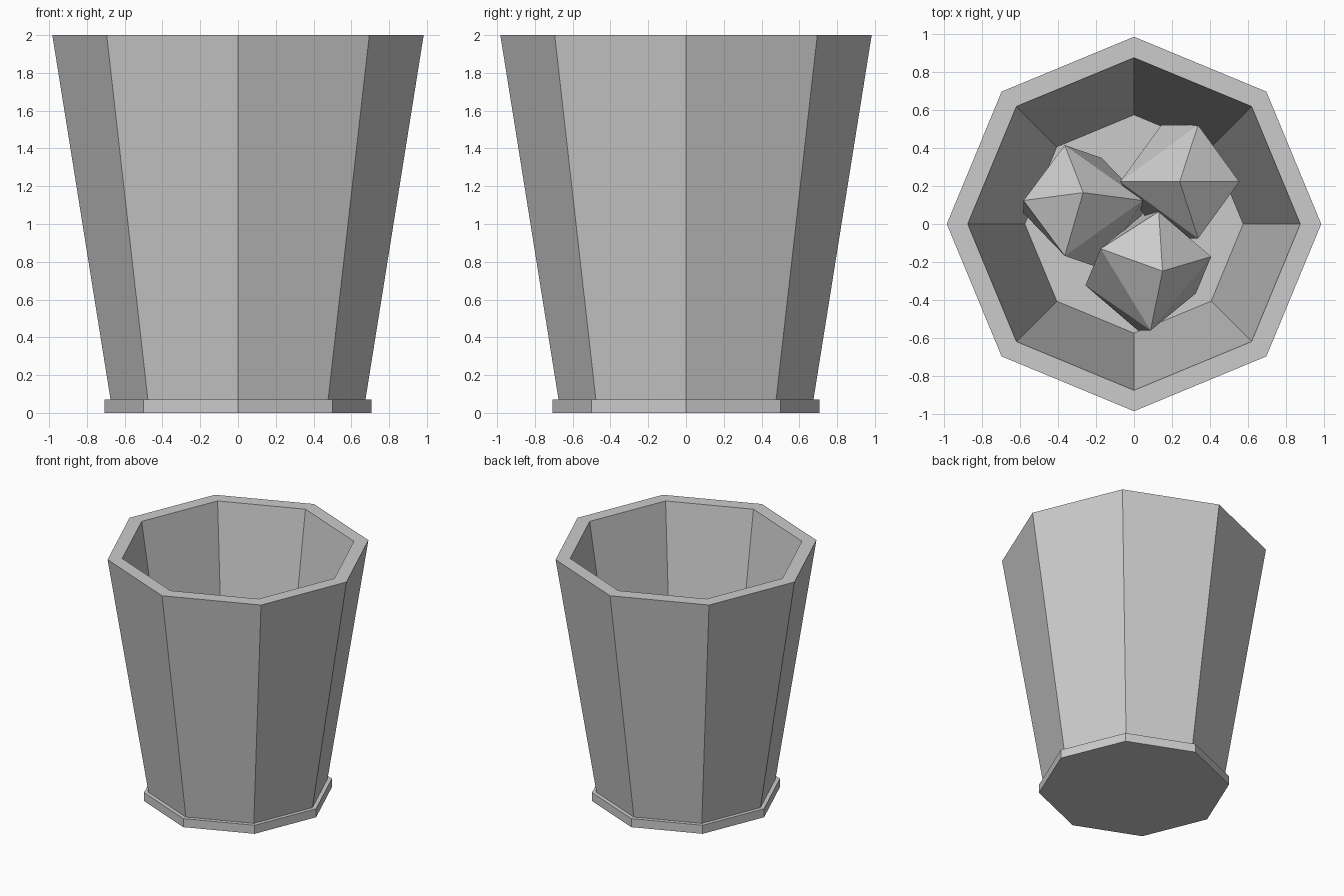
import bpy, bmesh
from math import cos, sin, radians
from mathutils import Vector, Matrix

if "Cube" in bpy.data.objects:
    bpy.data.objects.remove(bpy.data.objects["Cube"])

SIDES = 8


def add_object(name, bm):
    bmesh.ops.recalc_face_normals(bm, faces=bm.faces)
    mesh = bpy.data.meshes.new(name)
    bm.to_mesh(mesh)
    bm.free()
    ob = bpy.data.objects.new(name, mesh)
    bpy.context.collection.objects.link(ob)
    return ob


def octagon_lathe(name, profile):
    """Stack octagonal rings from (radius, z) points and cap both ends."""
    bm = bmesh.new()
    rings = []
    for r, z in profile:
        rings.append([bm.verts.new((r * cos(radians(45 * i)), r * sin(radians(45 * i)), z))
                      for i in range(SIDES)])
    for a, b in zip(rings, rings[1:]):
        for i in range(SIDES):
            j = (i + 1) % SIDES
            bm.faces.new((a[i], a[j], b[j], b[i]))
    bm.faces.new(rings[0])
    bm.faces.new(rings[-1])
    return add_object(name, bm)


def faceted_lump(name, center, turn, tilt_axis, tilt, r=0.35):
    """Ten-point gem: two poles and two rings of four uneven points."""
    points = [Vector((0, 0, r))]
    for a in (0, 72, 180, 288):
        a = radians(a)
        points.append(Vector((0.894 * r * cos(a), 0.894 * r * sin(a), 0.447 * r)))
    points += [-p for p in points]
    bm = bmesh.new()
    for p in points:
        bm.verts.new(p)
    bmesh.ops.convex_hull(bm, input=bm.verts[:])
    spin = Matrix.Rotation(tilt, 4, tilt_axis) @ Matrix.Rotation(radians(turn), 4, 'Z')
    bm.transform(Matrix.Translation(center) @ spin)
    return add_object(name, bm)


# Foot plate
octagon_lathe("base_plate", [(0.708, 0), (0.708, 0.07)])

# Tapered hollow wall with a floor
octagon_lathe("tapered_wall", [(0.67, 0.04), (0.983, 2.0), (0.873, 2.0), (0.573, 0.075)])

# Three lumps resting inside
faceted_lump("lump_right", (0.24, 0.222, 0.43), 0, 'X', 0)
faceted_lump("lump_left", (-0.267, 0.09, 0.43), 180, 'X', -0.215)
faceted_lump("lump_front", (0.075, -0.247, 0.43), 86, 'Y', 0.215)
